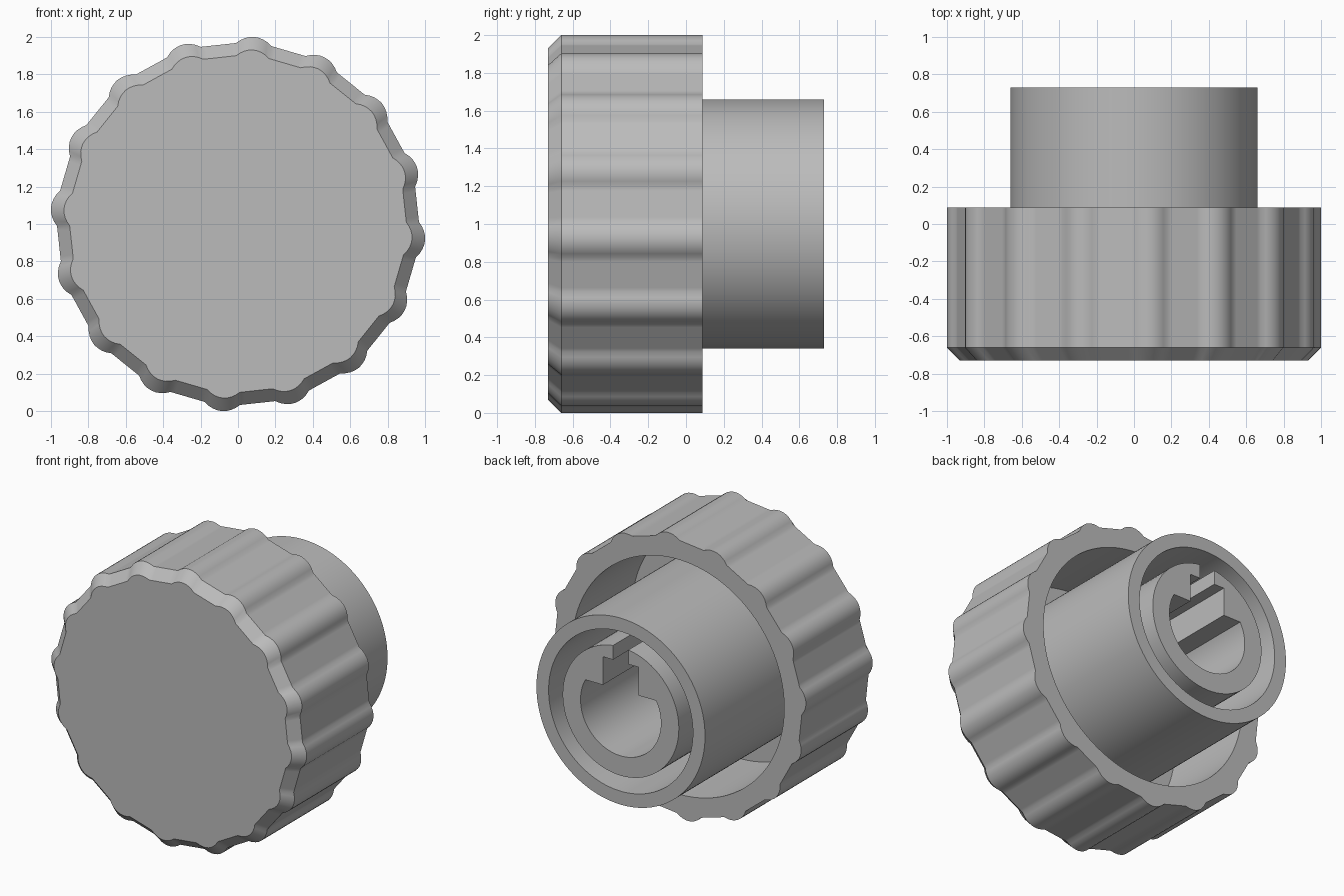
import bpy
import bmesh
from math import sin, cos, asin, acos, pi, radians

if "Cube" in bpy.data.objects:
    bpy.data.objects.remove(bpy.data.objects["Cube"], do_unlink=True)

# One grey plastic
grey = bpy.data.materials.new("grey_plastic")
grey.use_nodes = True
grey.diffuse_color = (0.5, 0.5, 0.5, 1)
grey.node_tree.nodes["Principled BSDF"].inputs["Base Color"].default_value = grey.diffuse_color

LOBES = 16
STEPS = LOBES * 16
FRONT, BACK = -0.73, 0.73
SOCKET_FLOOR = -0.5


def finish(bm, name):
    bmesh.ops.recalc_face_normals(bm, faces=bm.faces)
    mesh = bpy.data.meshes.new(name)
    bm.to_mesh(mesh)
    bm.free()
    mesh.materials.append(grey)
    obj = bpy.data.objects.new(name, mesh)
    bpy.context.collection.objects.link(obj)
    bpy.ops.object.select_all(action="DESELECT")
    obj.select_set(True)
    bpy.context.view_layer.objects.active = obj
    bpy.ops.object.shade_smooth_by_angle(angle=radians(38))
    return obj


def grip_radius(i):
    """Flat-sided outline with a rounded rib at each corner."""
    half = pi / LOBES
    t = abs((i + 8) % 16 - 8) * 2 * pi / STEPS
    rib = half / 2
    if t >= rib:
        return 0.963 / cos(half - t)
    return 0.968 + 0.036 * (1 - (t / rib) ** 2)


def ring(bm, radius, y):
    verts = []
    for i in range(STEPS):
        a = radians(85) + i * 2 * pi / STEPS
        r = radius(i)
        verts.append(bm.verts.new((r * cos(a), y, 1 + r * sin(a))))
    return verts


def circle(r):
    return lambda i: r


# Knob body: ribbed grip, hollow skirt and round collar in one section
section = [
    (lambda i: grip_radius(i) * 0.93, FRONT),
    (grip_radius, -0.66),
    (grip_radius, 0.087),
    (circle(0.83), 0.087),
    (circle(0.83), -0.58),
    (circle(0.66), -0.58),
    (circle(0.66), BACK),
    (circle(0.565), BACK),
    (circle(0.565), SOCKET_FLOOR),
]
bm = bmesh.new()
rings = [ring(bm, radius, y) for radius, y in section]
for a, b in zip(rings, rings[1:]):
    for i in range(STEPS):
        j = (i + 1) % STEPS
        bm.faces.new((a[i], a[j], b[j], b[i]))
bm.faces.new(rings[0])
bm.faces.new(rings[-1])
finish(bm, "knob_body")


# Shaft socket: split tube with a D-shaped bore and a stepped keyway
def arc(r, start, end, n=72):
    return [(r * cos(start + (end - start) * k / n),
             r * sin(start + (end - start) * k / n)) for k in range(n + 1)]


OUTER, BORE = 0.455, 0.315
NARROW, WIDE = 0.06, 0.14
FLAT, STEP = 0.15, 0.35
gap = acos(NARROW / OUTER)
flat = asin(FLAT / BORE)
outline = arc(OUTER, pi - gap, 2 * pi + gap)
outline += [(NARROW, STEP), (WIDE, STEP), (WIDE, FLAT)]
outline += arc(BORE, 2 * pi + flat, pi - flat)
outline += [(-WIDE, FLAT), (-WIDE, STEP), (-NARROW, STEP)]

bm = bmesh.new()
face = bm.faces.new([bm.verts.new((x, BACK, 1 + z)) for x, z in outline])
result = bmesh.ops.extrude_face_region(bm, geom=[face], use_keep_orig=True)
moved = [v for v in result["geom"] if isinstance(v, bmesh.types.BMVert)]
bmesh.ops.translate(bm, verts=moved, vec=(0, SOCKET_FLOOR - BACK, 0))
finish(bm, "shaft_socket")
